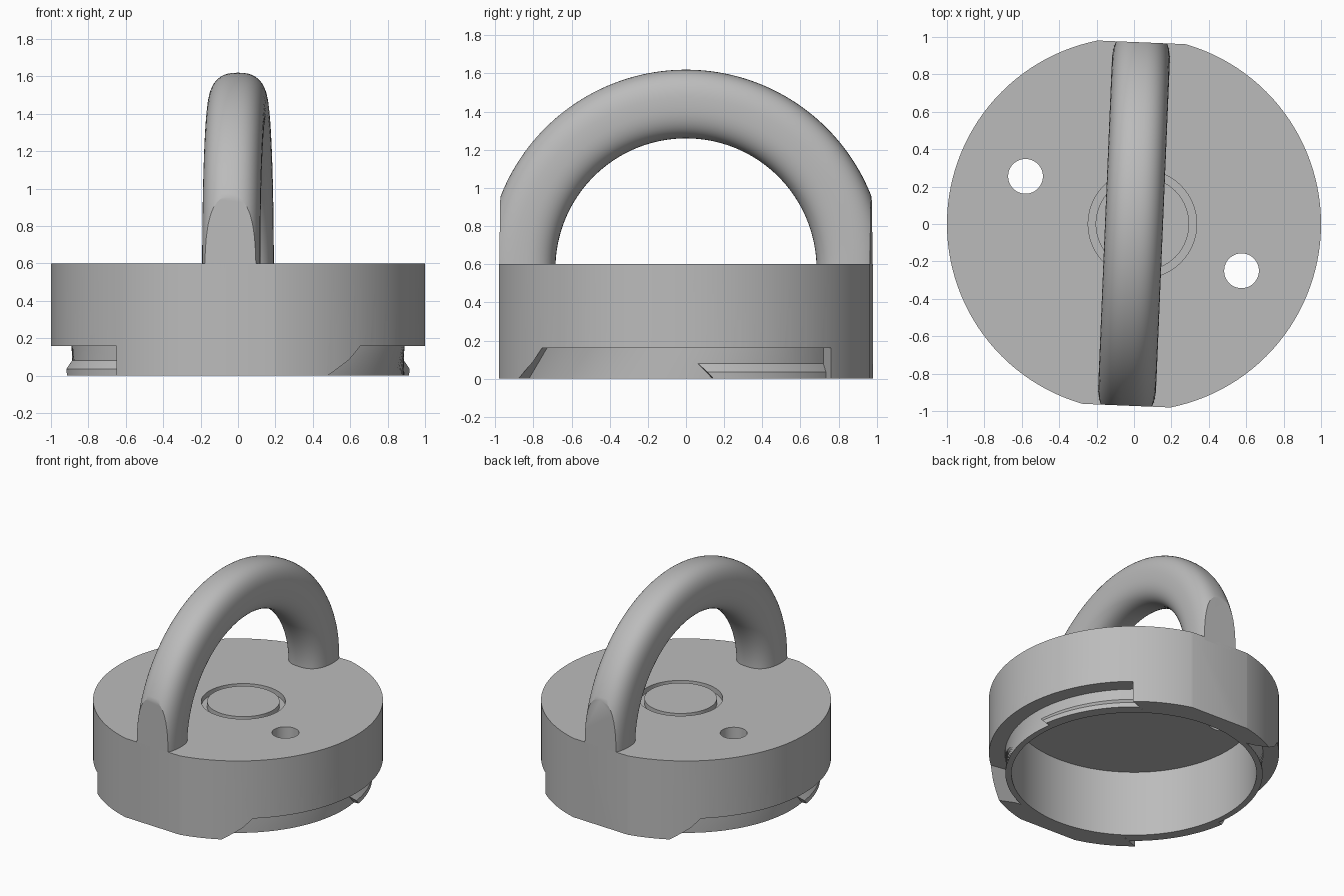
import bpy
import bmesh
from math import sin, cos, pi, radians, copysign

if "Cube" in bpy.data.objects:
    bpy.data.objects.remove(bpy.data.objects["Cube"], do_unlink=True)

TURN = radians(-2.4)      # handle and flats are turned slightly about z
FLAT = 0.972              # distance of the two flats from the axis
TUBE_R = 0.89             # outer radius of the lower collar
HEIGHT = 0.6

grey = bpy.data.materials.new("grey")
grey.use_nodes = True
grey.diffuse_color = (0.5, 0.5, 0.5, 1)
for node in grey.node_tree.nodes:
    if node.type == "BSDF_PRINCIPLED":
        node.inputs["Base Color"].default_value = (0.5, 0.5, 0.5, 1)


def finish(name, bm):
    bmesh.ops.recalc_face_normals(bm, faces=bm.faces[:])
    mesh = bpy.data.meshes.new(name)
    bm.to_mesh(mesh)
    bm.free()
    mesh.materials.append(grey)
    obj = bpy.data.objects.new(name, mesh)
    bpy.context.scene.collection.objects.link(obj)
    return obj


def skin(name, rings, closed=False):
    """Join equal loops of points into a solid."""
    bm = bmesh.new()
    loops = [[bm.verts.new(p) for p in ring] for ring in rings]
    pairs = list(zip(loops, loops[1:]))
    if closed:
        pairs.append((loops[-1], loops[0]))
    else:
        bm.faces.new(loops[0])
        bm.faces.new(loops[-1])
    for a, b in pairs:
        for i in range(len(a)):
            j = (i + 1) % len(a)
            bm.faces.new((a[i], a[j], b[j], b[i]))
    return finish(name, bm)


def cylinder(name, radius, z0, z1, x=0, y=0, sides=128):
    rings = [[(x + radius * cos(2 * pi * i / sides), y + radius * sin(2 * pi * i / sides), z)
              for i in range(sides)] for z in (z0, z1)]
    return skin(name, rings)


def arc_solid(name, corners, turn=0, steps=48):
    """Sweep corners (radius, z, start angle, end angle) around z."""
    rings = []
    for k in range(steps + 1):
        ring = []
        for r, z, start, end in corners:
            a = radians(start + (end - start) * k / steps + turn)
            ring.append((r * cos(a), r * sin(a), z))
        rings.append(ring)
    return skin(name, rings)


def flat_cutter(side):
    bm = bmesh.new()
    bmesh.ops.create_cube(bm, size=1)
    obj = finish("flat_cutter", bm)
    for v in obj.data.vertices:
        x, y, z = v.co
        x, y, z = x * 2, side * (FLAT + 0.5 + y), z * 4 + 0.5
        v.co = (x * cos(TURN) - y * sin(TURN), x * sin(TURN) + y * cos(TURN), z)
    if side < 0:
        obj.data.flip_normals()
    return obj


def cut(obj, cutter):
    cutter.hide_render = True
    bpy.context.view_layer.objects.active = obj
    mod = obj.modifiers.new("cut", "BOOLEAN")
    mod.operation = "DIFFERENCE"
    mod.solver = "EXACT"
    mod.object = cutter
    bpy.ops.object.modifier_apply(modifier=mod.name)
    bpy.data.objects.remove(cutter, do_unlink=True)


def smooth(obj, angle=25):
    bpy.ops.object.select_all(action="DESELECT")
    obj.select_set(True)
    bpy.context.view_layer.objects.active = obj
    bpy.ops.object.shade_smooth_by_angle(angle=radians(angle))


# Cap body with a hollow underside
body = cylinder("cap_body", 1, 0, HEIGHT)
cut(body, cylinder("cavity_cutter", 0.845, -0.1, 0.5))

# Two side gaps: one end slopes, the other is upright
gap = [(TUBE_R, -0.04, -72, 54), (1.1, -0.04, -61, 46.4),
       (1.1, 0.16, -45, 46.4), (TUBE_R, 0.16, -55, 54)]
for turn in (0, 180):
    cut(body, arc_solid("gap_cutter", gap, turn))

# Flats front and back
for side in (1, -1):
    cut(body, flat_cutter(side))

# Two through holes
for x, y in ((-0.58, 0.255), (0.575, -0.25)):
    cut(body, cylinder("hole_cutter", 0.093, 0.3, 0.8, x, y, 48))

# Round groove in the top face
groove = []
for i in range(96):
    a = 2 * pi * i / 96
    groove.append([(0.045 + r * cos(a), r * sin(a), z)
                   for r, z in ((0.25, 0.56), (0.29, 0.56), (0.29, 0.7), (0.25, 0.7))])
cut(body, skin("groove_cutter", groove, closed=True))
smooth(body)

# Tapered locking lugs on the collar
lug = [(0.87, 0, 9, 54), (0.925, 0, 9, 53), (0.925, 0.035, 7, 53),
       (TUBE_R, 0.08, 4, 54), (0.87, 0.08, 4, 54)]
for name, turn in (("left_lug", 0), ("right_lug", 180)):
    smooth(arc_solid(name, lug, turn, 24))

# Arched handle with a slightly squared oval section
rings = []
for k in range(97):
    t = pi * k / 96
    ring = []
    for i in range(48):
        a = 2 * pi * i / 48
        c, s = cos(a), sin(a)
        r = 0.865 + 0.18 * copysign(abs(c) ** 0.8, c)
        x, y = 0.155 * copysign(abs(s) ** 0.8, s), r * cos(t)
        ring.append((x * cos(TURN) - y * sin(TURN), x * sin(TURN) + y * cos(TURN),
                     0.575 + r * sin(t)))
    rings.append(ring)
handle = skin("handle", rings)
for side in (1, -1):
    cut(handle, flat_cutter(side))
smooth(handle)
